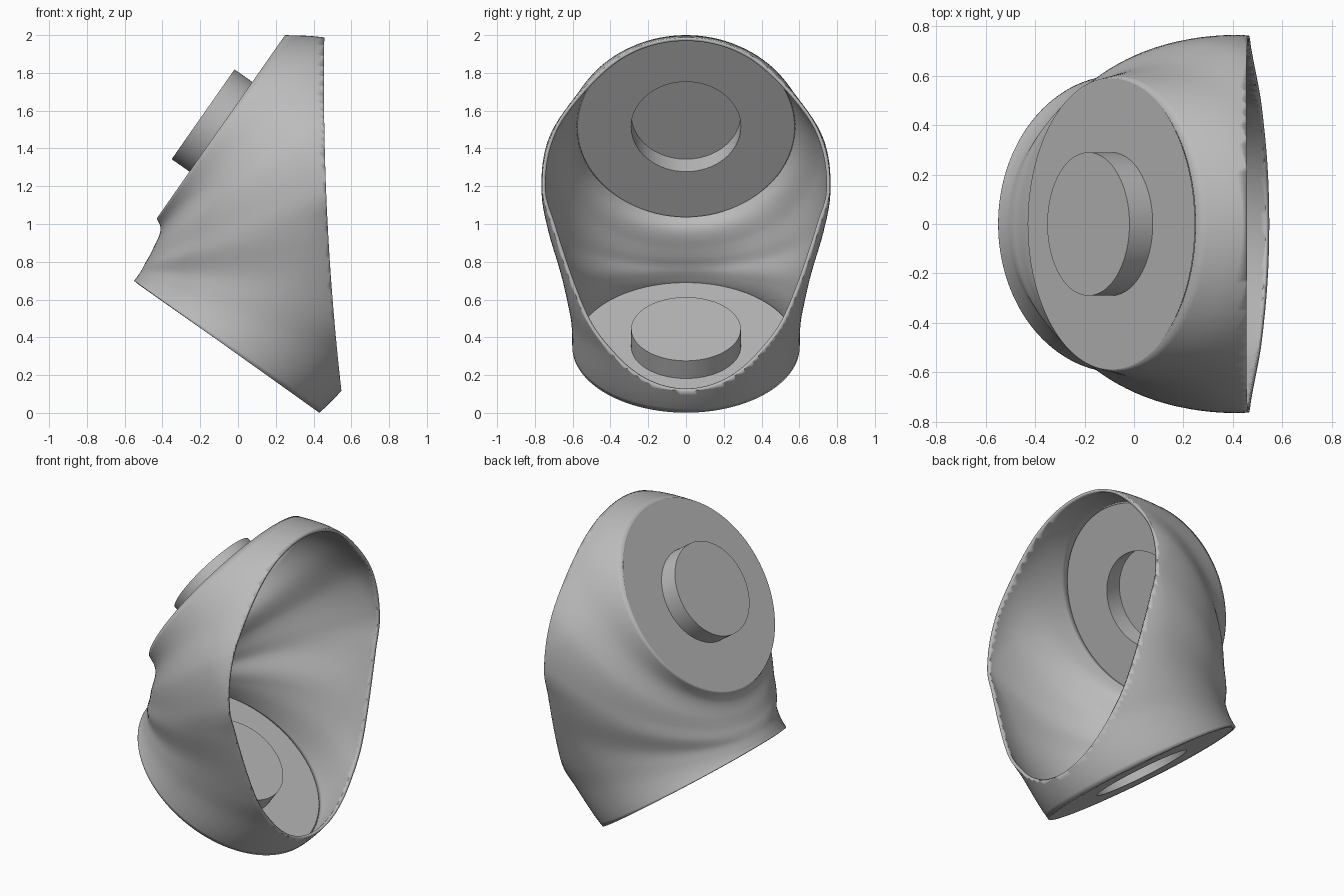
import bpy, bmesh, math
from mathutils import Vector

if "Cube" in bpy.data.objects:
    bpy.data.objects.remove(bpy.data.objects["Cube"])

grey = bpy.data.materials.new("plain grey")
grey.use_nodes = True
grey.diffuse_color = (0.5, 0.5, 0.5, 1)
grey.node_tree.nodes["Principled BSDF"].inputs["Base Color"].default_value = grey.diffuse_color

PIVOT = Vector((-0.624, 0, 0.753))   # hinge line of the elbow's sections
SEGMENTS, ROWS = 128, 64

# elbow sections: angle, inner reach, widest reach, outer reach, half width
SECTIONS = [
    (-35.5, .091, .693, 1.295, .602),
    (-21.5, .095, .74, 1.378, .607),
    (-12.6, .10, .80, 1.48, .625),
    (-1.7, .11, .90, 1.53, .66),
    (12.7, .13, 1.0, 1.56, .73),
    (22, .155, 1.13, 1.65, .765),
    (34.6, .215, 1.12, 1.72, .74),
    (45.5, .305, 1.02, 1.687, .64),
    (55, .338, .93, 1.522, .592),
]


def slope(i, k):
    a, b = SECTIONS[max(i - 1, 0)], SECTIONS[min(i + 1, len(SECTIONS) - 1)]
    return (b[k] - a[k]) / (b[0] - a[0])


def section_at(angle):
    """Smoothly interpolate the section sizes at an angle."""
    i = 0
    while i < len(SECTIONS) - 2 and angle > SECTIONS[i + 1][0]:
        i += 1
    a, b = SECTIONS[i], SECTIONS[i + 1]
    h = b[0] - a[0]
    t = (angle - a[0]) / h
    s = t * t * (3 - 2 * t)
    return [a[k] + (b[k] - a[k]) * s
            + h * t * (1 - t) * ((1 - t) * slope(i, k) - t * slope(i + 1, k))
            for k in range(1, 5)]


def rim_x(z):
    return 0.455 + 0.0347 * (1.75 - z) ** 2


def finish(bm, name):
    mesh = bpy.data.meshes.new(name)
    bm.to_mesh(mesh)
    bm.free()
    mesh.materials.append(grey)
    obj = bpy.data.objects.new(name, mesh)
    bpy.context.collection.objects.link(obj)
    bpy.ops.object.select_all(action='DESELECT')
    obj.select_set(True)
    bpy.context.view_layer.objects.active = obj
    bpy.ops.object.shade_smooth_by_angle(angle=math.radians(35))
    return obj


def skin(bm, rings):
    for low, high in zip(rings, rings[1:]):
        for j in range(SEGMENTS):
            n = (j + 1) % SEGMENTS
            bm.faces.new((low[j], low[n], high[n], high[j]))


# elbow shell, cut open along its gently curved side rim
bm = bmesh.new()
rings = []
first, last = SECTIONS[0][0], SECTIONS[-1][0]
for i in range(ROWS + 1):
    angle = first + (last - first) * i / ROWS
    inner, widest, outer, width = section_at(angle)
    t = math.radians(angle)
    arm = Vector((math.cos(t), 0, math.sin(t)))
    ring = []
    for j in range(SEGMENTS):
        phi = math.tau * j / SEGMENTS
        c = math.cos(phi)
        reach = widest + c * (outer - widest if c > 0 else widest - inner)
        ring.append(bm.verts.new(PIVOT + arm * reach + Vector((0, width * math.sin(phi), 0))))
    rings.append(ring)
skin(bm, rings)
for v in bm.verts:
    v.co.x -= rim_x(v.co.z)
bmesh.ops.bisect_plane(bm, geom=bm.verts[:] + bm.edges[:] + bm.faces[:],
                       plane_co=(0, 0, 0), plane_no=(1, 0, 0), clear_outer=True)
for v in bm.verts:
    v.co.x += rim_x(v.co.z)
shell = finish(bm, "elbow_shell")
wall = shell.modifiers.new("wall", 'SOLIDIFY')
wall.thickness = 0.018
wall.offset = -1


def end_plate(name, angle, radius, rise):
    """Flat end disc with a round boss raised from its middle."""
    t = math.radians(angle)
    arm = Vector((math.cos(t), 0, math.sin(t)))
    axis = Vector((-math.sin(t), 0, math.cos(t)))
    _, centre, _, _ = section_at(angle)
    bm = bmesh.new()
    rings = []
    for r, h in ((radius, 0), (0.29, 0), (0.29, rise)):
        ring = []
        for j in range(SEGMENTS):
            a = math.tau * j / SEGMENTS
            ring.append(bm.verts.new(PIVOT + arm * (centre + r * math.cos(a)) + axis * h
                                     + Vector((0, r * math.sin(a), 0))))
        rings.append(ring)
    skin(bm, rings)
    bm.faces.new(rings[-1])
    return finish(bm, name)


end_plate("lower_plate", first, 0.598, 0.115)
end_plate("upper_plate", last, 0.588, 0.115)
